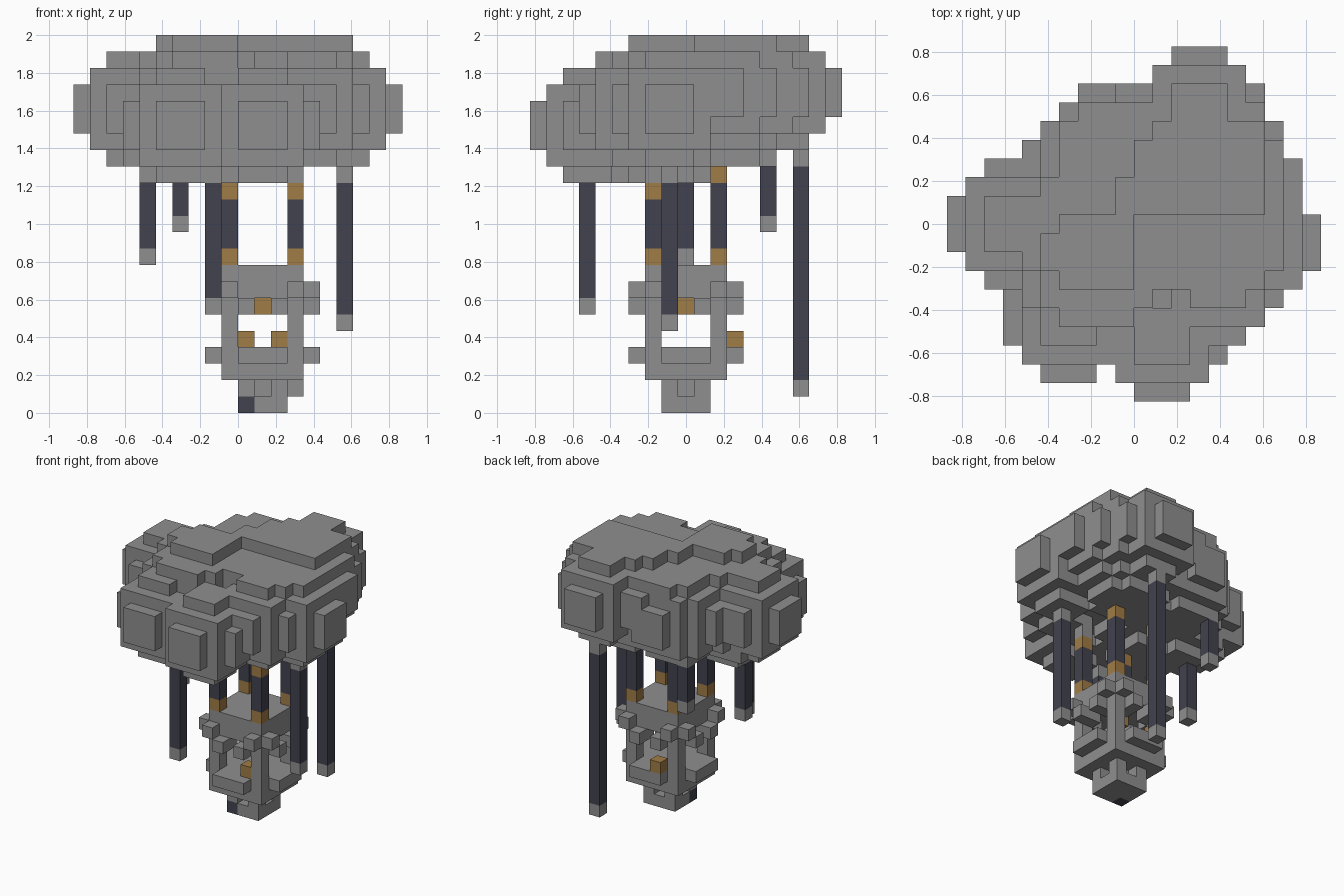
import bpy
import bmesh
from itertools import product
from mathutils import Vector

V = 2 / 23  # edge length of one block

old = bpy.data.objects.get("Cube")
if old:
    bpy.data.objects.remove(old, do_unlink=True)


def material(name, rgb):
    mat = bpy.data.materials.new(name)
    mat.use_nodes = True
    color = (*rgb, 1)
    mat.diffuse_color = color
    mat.node_tree.nodes["Principled BSDF"].inputs["Base Color"].default_value = color
    return mat


GREY, DARK, AMBER = range(3)
MATERIALS = [
    material("stone grey", (0.275, 0.275, 0.275)),
    material("dark slate", (0.054, 0.054, 0.079)),
    material("amber", (0.35, 0.2, 0.06)),
]
SIDES = [Vector(d) for d in ((1, 0, 0), (-1, 0, 0), (0, 1, 0), (0, -1, 0), (0, 0, 1), (0, 0, -1))]


def block_object(name, cells):
    """Turn {(i, j, k): colour} into a mesh of its outer block faces."""
    bm = bmesh.new()
    for cell, color in cells.items():
        center = Vector(cell) + Vector((-9.5, -9, 0.5))
        for d in SIDES:
            if tuple(int(a + b) for a, b in zip(cell, d)) in cells:
                continue
            s = Vector((d.y, d.z, d.x))
            t = d.cross(s)
            corners = [center + (d + s * a + t * b) / 2
                       for a, b in ((-1, -1), (1, -1), (1, 1), (-1, 1))]
            face = bm.faces.new([bm.verts.new(c * V) for c in corners])
            face.material_index = color
    bmesh.ops.remove_doubles(bm, verts=bm.verts, dist=V / 100)
    mesh = bpy.data.meshes.new(name)
    bm.to_mesh(mesh)
    bm.free()
    for mat in MATERIALS:
        mesh.materials.append(mat)
    obj = bpy.data.objects.new(name, mesh)
    bpy.context.collection.objects.link(obj)


def box(cells, xs, ys, zs, color=GREY):
    """Fill inclusive index ranges."""
    spans = [range(a, b + 1) for a, b in (xs, ys, zs)]
    cells.update({c: color for c in product(*spans)})


def ball(cells, center, radius_sq):
    for c in product(range(20), range(19), range(14, 23)):
        if sum((a - b) ** 2 for a, b in zip(c, center)) <= radius_sq:
            cells[c] = GREY


# Cloud canopy: two cores ringed by small puffs
cloud = {}
ball(cloud, (7.4, 7.5, 18), 22.4)
ball(cloud, (12.5, 12, 18.5), 20)
PUFFS = [
    (11, 3, 17), (6, 4, 17), (5, 9, 17),
    (3, 9, 18), (16, 8, 18), (14, 6, 18), (7, 12, 18), (8, 13, 18),
    (13, 15, 19), (15, 11, 19), (14, 13, 19),
]
for puff in PUFFS:
    ball(cloud, puff, 12.25)

# Inner fill and stepped terraces on top of the canopy
box(cloud, (6, 14), (6, 13), (16, 19))
box(cloud, (6, 16), (6, 14), (20, 21))
box(cloud, (5, 5), (6, 11), (20, 21))
box(cloud, (5, 10), (5, 5), (20, 21))
box(cloud, (6, 9), (4, 4), (20, 21))
box(cloud, (7, 15), (15, 15), (20, 21))
box(cloud, (9, 11), (16, 16), (18, 20))
for row, start in enumerate((9, 9, 10, 11, 12)):
    box(cloud, (start, 16), (10 + row, 10 + row), (22, 22))
block_object("cloud_canopy", cloud)


# Hanging tendrils: column, row, tip level and top dark level
TENDRILS = {
    "front": (8, 3, 6, 13),
    "left": (16, 8, 5, 13),
    "right": (4, 9, 9, 13),
    "back_right": (6, 14, 11, 14),
    "back_left": (13, 16, 1, 14),
}
for name, (i, j, tip, top) in TENDRILS.items():
    cells = {}
    box(cells, (i, i), (j, j), (tip, 15))
    box(cells, (i, i), (j, j), (tip + 1, top), DARK)
    block_object(name + "_tendril", cells)

# Banded ropes from the basket corners to the canopy
for i, j in product((9, 13), (7, 11)):
    top = 13 if j == 7 else 14
    cells = {}
    box(cells, (i, i), (j, j), (9, 15))
    box(cells, (i, i), (j, j), (9, top), DARK)
    cells[i, j, 9] = cells[i, j, top] = AMBER
    block_object(f"rope_{'right' if i == 9 else 'left'}_{'front' if j == 7 else 'back'}", cells)

# Basket: foot, floor, corner posts and roof
basket = {}
box(basket, (10, 12), (8, 10), (0, 1))
for cell in ((11, 8, 1), (11, 10, 1), (10, 9, 1), (12, 9, 1)):
    del basket[cell]
basket[10, 8, 0] = DARK
box(basket, (9, 13), (7, 11), (2, 3))
box(basket, (8, 14), (8, 10), (3, 3))
box(basket, (10, 12), (6, 12), (3, 3))
box(basket, (9, 13), (7, 11), (7, 8))
for i, j in product((9, 13), (7, 11)):
    box(basket, (i, i), (j, j), (4, 8))
    sx, sy = (1 if i > 11 else -1), (1 if j > 9 else -1)
    # Stub brackets outside each post
    basket[i + sx, j, 7] = basket[i, j + sy, 7] = GREY
    # Lintels beside the post, each with a stub one step lower
    for lintel, stub in (((i - sx, j), (i - sx, j + sy)), ((i, j - sy), (i + sx, j - sy))):
        basket[*lintel, 6] = basket[*stub, 6] = GREY
block_object("basket", basket)

# Amber lamps
for name, cell in (("ceiling", (11, 9, 6)), ("front", (12, 7, 4)), ("back", (10, 12, 4))):
    block_object(name + "_lamp", {cell: AMBER})
